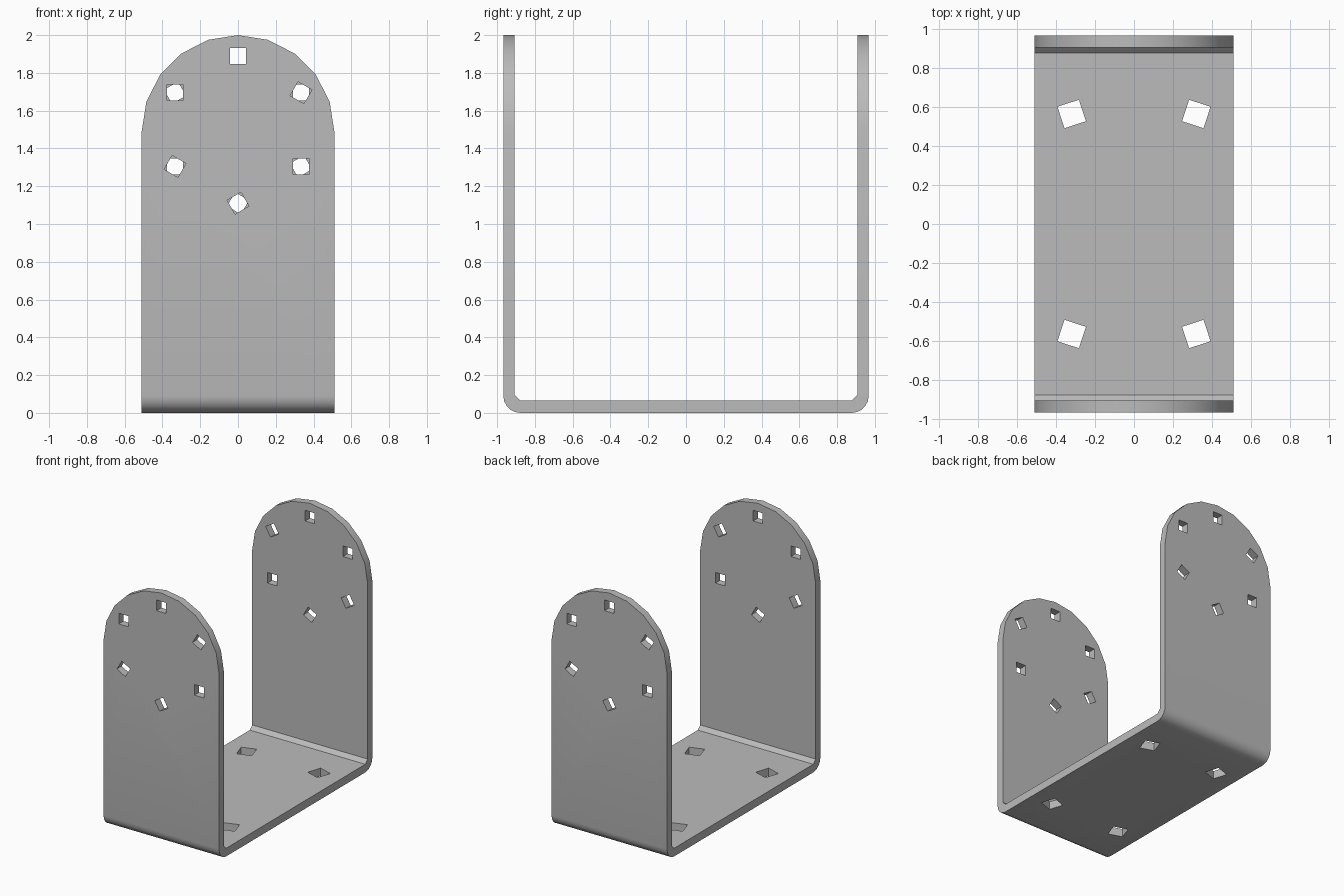
import bpy, bmesh
from math import sin, cos, pi, radians
from mathutils import Matrix, Vector

if "Cube" in bpy.data.objects:
    bpy.data.objects.remove(bpy.data.objects["Cube"])

HALF_W, HALF_L, HEIGHT = 0.51, 0.967, 2.0
WALL, BASE = 0.06, 0.065
ARCH_Z = HEIGHT - HALF_W

steel = bpy.data.materials.new("plain grey steel")
steel.use_nodes = True
grey = (0.5, 0.5, 0.5, 1)
steel.diffuse_color = grey
steel.node_tree.nodes["Principled BSDF"].inputs["Base Color"].default_value = grey


def prism(name, points, direction):
    """Extrude a closed outline of 3D points along a direction."""
    bm = bmesh.new()
    face = bm.faces.new([bm.verts.new(p) for p in points])
    out = bmesh.ops.extrude_face_region(bm, geom=[face])
    moved = [v for v in out["geom"] if isinstance(v, bmesh.types.BMVert)]
    bmesh.ops.translate(bm, verts=moved, vec=direction)
    bmesh.ops.recalc_face_normals(bm, faces=bm.faces)
    mesh = bpy.data.meshes.new(name)
    bm.to_mesh(mesh)
    bm.free()
    mesh.materials.append(steel)
    obj = bpy.data.objects.new(name, mesh)
    bpy.context.collection.objects.link(obj)
    return obj


def bend(radius, y, z, steps):
    """Quarter arc in the side profile, from the floor up to the wall."""
    return [(y + radius * sin(a), z - radius * cos(a))
            for a in (i * pi / 2 / steps for i in range(steps + 1))]


def apply_boolean(target, cutter, operation):
    cutter.hide_render = True
    mod = target.modifiers.new("cut", "BOOLEAN")
    mod.object, mod.operation, mod.solver = cutter, operation, "EXACT"
    bpy.context.view_layer.objects.active = target
    bpy.ops.object.modifier_apply(modifier=mod.name)
    bpy.data.objects.remove(cutter)


# U-shaped strip with rounded outer bends and chamfered inner bends
outer = bend(0.09, HALF_L - 0.09, 0.09, 5) + [(HALF_L, HEIGHT)]
inner_y = HALF_L - WALL
inner = [(inner_y, HEIGHT)] + bend(0.03, inner_y - 0.03, BASE + 0.03, 1)[::-1]
half = outer + inner
profile = half + [(-y, z) for y, z in reversed(half)]
bracket = prism("bracket", [(-HALF_W, y, z) for y, z in profile],
                (2 * HALF_W, 0, 0))

# Faceted round tops on both walls
arch = [(HALF_W * cos(a), ARCH_Z + HALF_W * sin(a))
        for a in (i * pi / 10 for i in range(11))]
outline = [(-0.6, -0.1), (0.6, -0.1), (0.6, ARCH_Z - 0.02)]
outline = outline + arch + [(-0.6, ARCH_Z - 0.02)]
trim = prism("arch_trim", [(x, -1.2, z) for x, z in outline], (0, 2.4, 0))
apply_boolean(bracket, trim, "INTERSECT")


def punch(center, axis, radius, turn):
    """Four-sided hole through one plate."""
    ring = [(radius * cos(turn + i * pi / 2), radius * sin(turn + i * pi / 2))
            for i in range(4)]
    cx, cy, cz = center
    if axis == "Y":
        points = [(cx + u, cy - 0.1, cz + v) for u, v in ring]
        hole = prism("hole_cutter", points, (0, 0.2, 0))
    else:
        points = [(cx + u, cy + v, cz - 0.1) for u, v in ring]
        hole = prism("hole_cutter", points, (0, 0, 0.2))
    apply_boolean(bracket, hole, "DIFFERENCE")


# Ring of six bolt holes in each wall
for side in (-1, 1):
    for k in range(6):
        a = pi / 2 + k * pi / 3
        center = (0.385 * cos(a), side * (HALF_L - WALL / 2),
                  ARCH_Z + 0.01 + 0.39 * sin(a))
        punch(center, "Y", 0.06, a - pi / 4 if k == 0 else a + side * radians(15))

# Four fixing holes in the base
for sx in (-1, 1):
    for sy in (-1, 1):
        punch((sx * 0.32, sy * 0.565, BASE / 2), "Z", 0.082,
              pi / 4 + sx * sy * radians(-18))

bpy.ops.object.select_all(action="DESELECT")
bracket.select_set(True)
bpy.context.view_layer.objects.active = bracket
bpy.ops.object.shade_smooth_by_angle(angle=radians(25))
